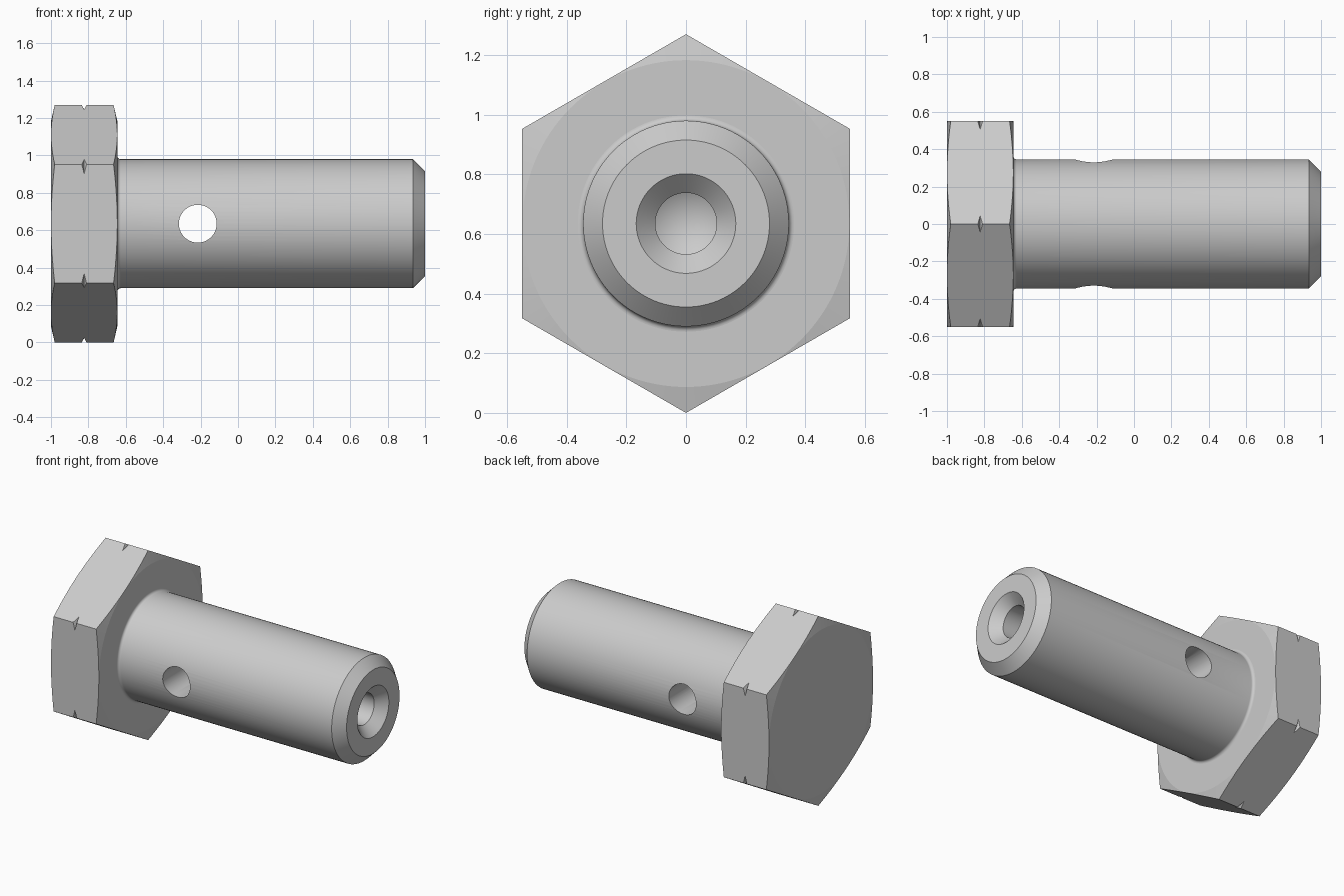
import bpy, bmesh, math
from mathutils import Vector

cube = bpy.data.objects.get("Cube")
if cube:
    bpy.data.objects.remove(cube, do_unlink=True)

AXIS_Z = 0.635      # height of the bolt axis, equal to the hexagon circumradius
HEAD_L, HEAD_R = -1.0, -0.645

steel = bpy.data.materials.new("light_grey_steel")
steel.use_nodes = True
steel.diffuse_color = (0.6, 0.6, 0.6, 1)
steel.node_tree.nodes["Principled BSDF"].inputs["Base Color"].default_value = (0.6, 0.6, 0.6, 1)


def lathe(name, profile, sides, location=(0, 0, AXIS_Z), turn=0):
    """Revolve an (x, radius) profile around the x axis into a closed solid."""
    bm = bmesh.new()
    verts = [bm.verts.new((x, 0, r)) for x, r in profile]
    edges = [bm.edges.new(pair) for pair in zip(verts, verts[1:])]
    bmesh.ops.spin(bm, geom=verts + edges, cent=(0, 0, 0), axis=(1, 0, 0),
                   angle=math.tau, steps=sides)
    bmesh.ops.remove_doubles(bm, verts=bm.verts, dist=1e-5)
    bmesh.ops.recalc_face_normals(bm, faces=bm.faces)
    mesh = bpy.data.meshes.new(name)
    bm.to_mesh(mesh)
    bm.free()
    mesh.materials.append(steel)
    obj = bpy.data.objects.new(name, mesh)
    obj.location = Vector(location)
    obj.rotation_euler.z = turn
    bpy.context.collection.objects.link(obj)
    return obj


def combine(obj, tool, operation):
    """Apply a boolean and discard the tool."""
    tool.hide_render = True
    mod = obj.modifiers.new("cut", 'BOOLEAN')
    mod.operation, mod.solver, mod.object = operation, 'EXACT', tool
    bpy.context.view_layer.objects.active = obj
    bpy.ops.object.modifier_apply(modifier=mod.name)
    bpy.data.objects.remove(tool, do_unlink=True)


def smooth(obj, degrees):
    bpy.ops.object.select_all(action='DESELECT')
    obj.select_set(True)
    bpy.context.view_layer.objects.active = obj
    bpy.ops.object.shade_smooth_by_angle(angle=math.radians(degrees))


# Hexagonal head: prism trimmed by a turned shape with end chamfers and a V groove
head = lathe("hex_head", [(HEAD_L, 0), (HEAD_L, AXIS_Z), (HEAD_R, AXIS_Z), (HEAD_R, 0)], 6)
mid, outer, cham = (HEAD_L + HEAD_R) / 2, 0.66, 0.026
left_half = [(HEAD_L - 0.0, 0), (HEAD_L, 0.548), (HEAD_L + cham, outer), (mid - 0.0265, outer)]
right_half = [(2 * mid - x, r) for x, r in reversed(left_half)]
trim = lathe("head_trim", left_half + [(mid, 0.611)] + right_half, 128)
combine(head, trim, 'INTERSECT')
smooth(head, 8)

# Shank: root fillet, end chamfer, countersunk blind bore with a drill-point bottom
R, F = 0.345, 0.018
fillet = [(HEAD_R + F * (1 - math.cos(a)), R + F * (1 - math.sin(a)))
          for a in (math.pi / 2 * i / 6 for i in range(7))]
shank_profile = ([(HEAD_R - 0.01, 0), (HEAD_R - 0.01, R + F)] + fillet +
                 [(0.935, R), (1, 0.28), (1, 0.167), (0.936, 0.103),
                  (-0.32, 0.103), (-0.38, 0)])
shank = lathe("shank", shank_profile, 96)

# Cross hole through both walls into the bore
drill = lathe("cross_drill", [(-0.5, 0), (-0.5, 0.101), (0.5, 0.101), (0.5, 0)], 64,
              (-0.215, 0, AXIS_Z), math.pi / 2)
combine(shank, drill, 'DIFFERENCE')
smooth(shank, 30)
